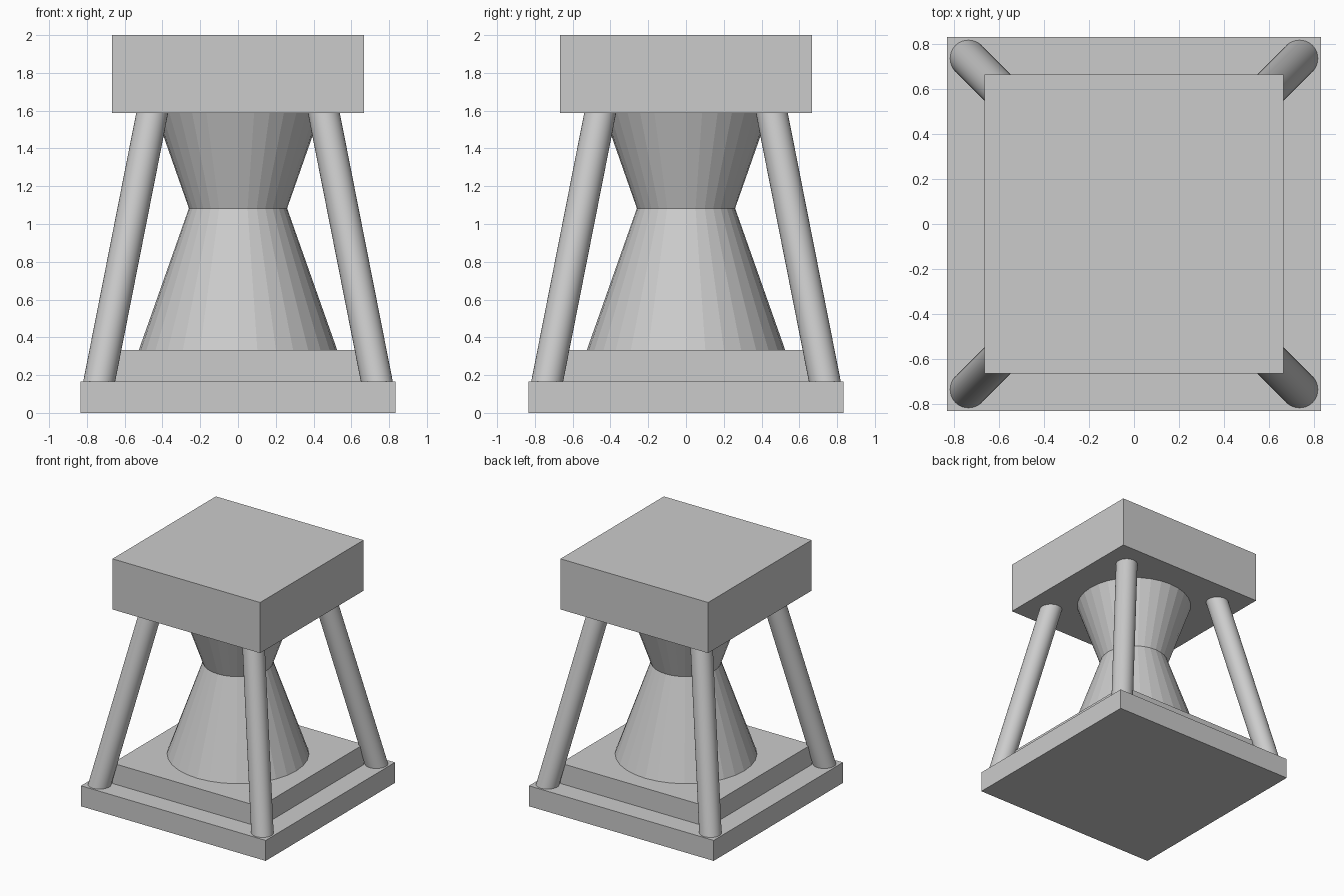
import bpy
from mathutils import Vector

cube = bpy.data.objects.get("Cube")
if cube:
    bpy.data.objects.remove(cube, do_unlink=True)

GREY = (0.6, 0.6, 0.6, 1)
grey = bpy.data.materials.new("plain_grey")
grey.use_nodes = True
grey.diffuse_color = GREY
grey.node_tree.nodes["Principled BSDF"].inputs["Base Color"].default_value = GREY


def finish(name):
    obj = bpy.context.object
    obj.name = name
    obj.data.materials.append(grey)
    return obj


def slab(name, width, bottom, top):
    bpy.ops.mesh.primitive_cube_add(size=1, location=(0, 0, (bottom + top) / 2))
    obj = finish(name)
    obj.scale = (width, width, top - bottom)
    bpy.ops.object.transform_apply(location=False, rotation=False, scale=True)


def frustum(name, r_bottom, r_top, bottom, top):
    bpy.ops.mesh.primitive_cone_add(vertices=32, radius1=r_bottom, radius2=r_top,
                                    depth=top - bottom,
                                    location=(0, 0, (bottom + top) / 2))
    finish(name)


def leg(name, sx, sy):
    # slanted post whose ends are buried in the base and the top block
    foot = Vector((sx * 0.745, sy * 0.745, 0.115))
    head = Vector((sx * 0.444, sy * 0.444, 1.64))
    axis = head - foot
    bpy.ops.mesh.primitive_cylinder_add(vertices=32, radius=0.083, depth=axis.length,
                                        location=(foot + head) / 2,
                                        rotation=axis.to_track_quat('Z', 'Y').to_euler())
    finish(name)
    bpy.ops.object.shade_smooth_by_angle()


# stepped base and heavy top block
slab("base_plate", 1.667, 0, 0.167)
slab("base_step", 1.333, 0.167, 0.333)
slab("top_block", 1.333, 1.587, 2)

# waisted centre column
frustum("lower_cone", 0.525, 0.26, 0.333, 1.083)
frustum("upper_cone", 0.26, 0.437, 1.083, 1.587)

# corner legs
for side, sx in (("left", 1), ("right", -1)):
    for end, sy in (("front", -1), ("back", 1)):
        leg(f"{end}_{side}_leg", sx, sy)
